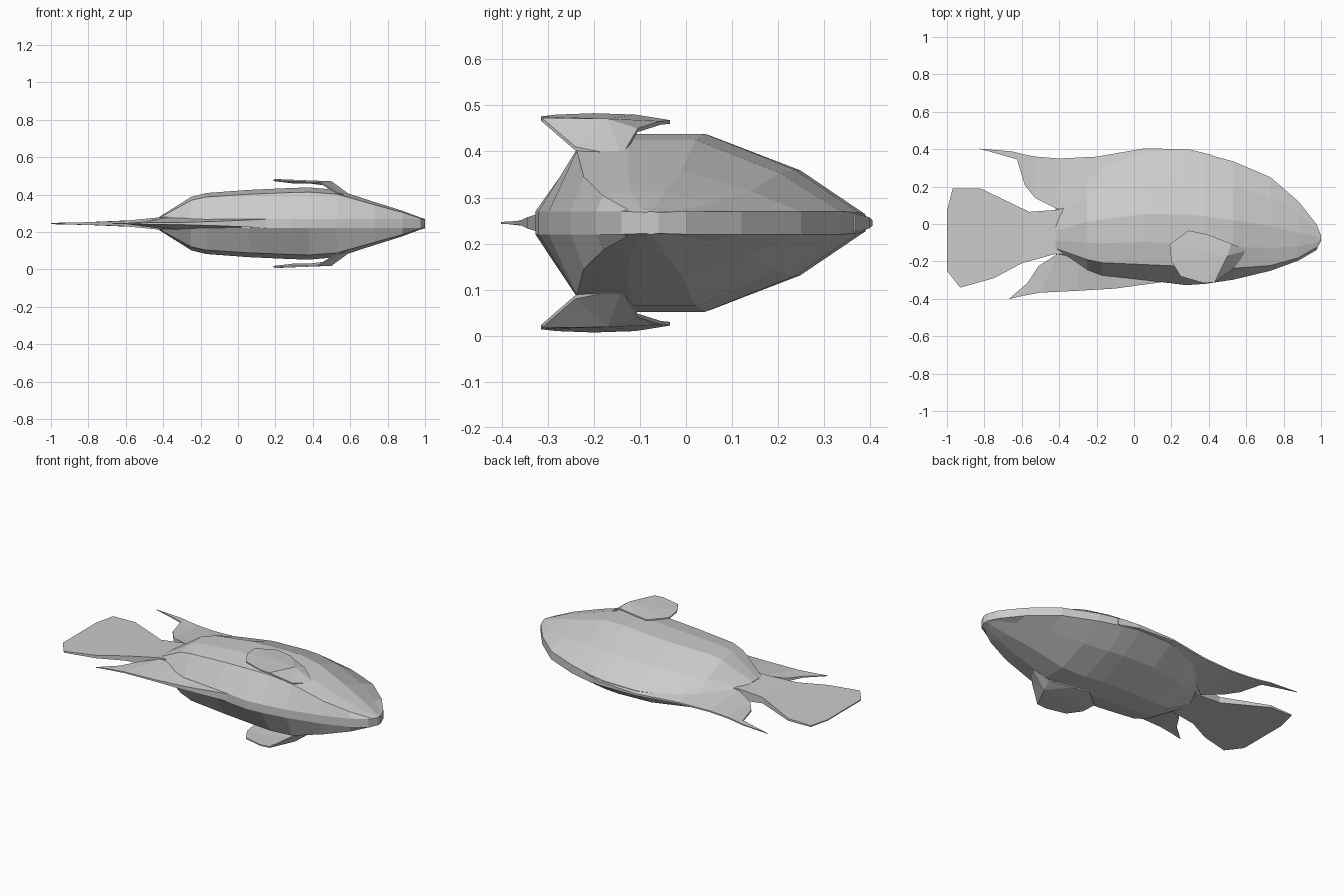
import bpy, bmesh

MID = 0.245  # height of the symmetry plane
grey = bpy.data.materials.new("grey")
grey.diffuse_color = (0.6, 0.6, 0.6, 1)


def make(name, verts, faces):
    bm = bmesh.new()
    vs = [bm.verts.new((x, y, z + MID)) for x, y, z in verts]
    for f in faces:
        bm.faces.new([vs[i] for i in f])
    bmesh.ops.remove_doubles(bm, verts=bm.verts, dist=0.0002)
    bmesh.ops.recalc_face_normals(bm, faces=bm.faces)
    me = bpy.data.meshes.new(name)
    bm.to_mesh(me)
    bm.free()
    me.materials.append(grey)
    ob = bpy.data.objects.new(name, me)
    bpy.context.collection.objects.link(ob)
    return ob


def loft(name, rings):
    n = len(rings[0])
    verts = [p for r in rings for p in r]
    faces = [(a * n + i, a * n + (i + 1) % n, (a + 1) * n + (i + 1) % n, (a + 1) * n + i)
             for a in range(len(rings) - 1) for i in range(n)]
    faces += [tuple(range(n)), tuple(range(len(verts) - n, len(verts)))]
    return make(name, verts, faces)


# Body: x, belly y, flank ridge y, back y, half thickness, belly rim, back rim
stations = [
    (1.00, -.09, -.085, -.06, .025, .023, .023),
    (0.975, -.14, -.125, .00, .032, .025, .025),
    (0.88, -.195, -.18, .12, .068, .025, .025),
    (0.73, -.25, -.222, .25, .115, .025, .025),
    (0.53, -.298, -.237, .335, .18, .025, .025),
    (0.38, -.32, -.232, .375, .193, .025, .022),
    (0.28, -.327, -.227, .39, .19, .025, .018),
    (0.06, -.30, -.217, .385, .18, .025, .014),
    (-.17, -.275, -.207, .31, .163, .025, .014),
    (-.25, -.245, -.19, .26, .143, .025, .014),
    (-.42, -.16, -.13, .08, .036, .02, .014)]
rings = []
for x, yb, yr, yt, h, tb, tt in stations:
    def lerp(t):
        return yr + (yt - yr) * t
    half = [(yb, tb), (yr, max(tb, .87 * h)), (lerp(.2), h), (lerp(.45), h),
            (lerp(.77), max(tt, .6 * h)), (yt, tt)]
    rings.append([(x, y, z) for y, z in half] + [(x, y, -z) for y, z in reversed(half)])
loft("body", rings)


# Thin fins: columns of outer point, half thickness, inner point, half thickness
def fin(name, cols):
    loft(name, [[(ax, ay, ta), (bx, by, tb), (bx, by, -tb), (ax, ay, -ta)]
                for ax, ay, ta, bx, by, tb in cols])


fin("back_fin", [
    (.42, .368, .02, .42, .33, .025), (.30, .398, .012, .30, .34, .03),
    (.06, .405, .006, .06, .32, .03), (-.20, .36, .005, -.20, .24, .035),
    (-.40, .35, .004, -.41, .08, .03), (-.52, .36, .004, -.53, .14, .01),
    (-.58, .37, .004, -.585, .21, .006), (-.65, .388, .003, -.625, .345, .004),
    (-.83, .403, .002, -.72, .373, .003)])
fin("tail_fin", [
    (-.36, .09, .035, -.36, -.16, .035), (-.42, .075, .033, -.42, -.16, .033),
    (-.56, .065, .018, -.60, -.21, .015), (-.82, .19, .007, -.75, -.29, .009),
    (-.97, .19, .004, -.93, -.34, .004), (-1.0, .07, .003, -1.0, -.25, .003)])
fin("belly_fin", [
    (.17, -.308, .024, .17, -.26, .025), (-.10, -.345, .012, -.10, -.22, .035),
    (-.30, -.357, .006, -.30, -.18, .035), (-.50, -.367, .004, -.41, -.16, .028),
    (-.60, -.385, .003, -.51, -.225, .01), (-.67, -.402, .002, -.57, -.315, .004)])

# Side fins: a neck rising from the flank, then a flat blade swept back
blade = [(.61, -.14, .145), (.53, -.24, .165), (.43, -.313, .228), (.37, -.315, .231),
         (.25, -.28, .235), (.20, -.20, .238), (.19, -.11, .235), (.29, -.035, .223),
         (.39, -.055, .221), (.52, -.105, .205), (.50, -.17, .226)]
n = len(blade) - 1  # the last point is the centre of the fan
for side, name in ((1, "left_side_fin"), (-1, "right_side_fin")):
    verts = [(x, y, side * z) for x, y, z in blade]
    verts += [(x, y, side * (z - .008)) for x, y, z in blade]
    faces = []
    for i in range(n):
        j = (i + 1) % n
        faces += [(i, j, n), (j + n + 1, i + n + 1, 2 * n + 1), (i, j, j + n + 1, i + n + 1)]
    make(name, verts, faces)
